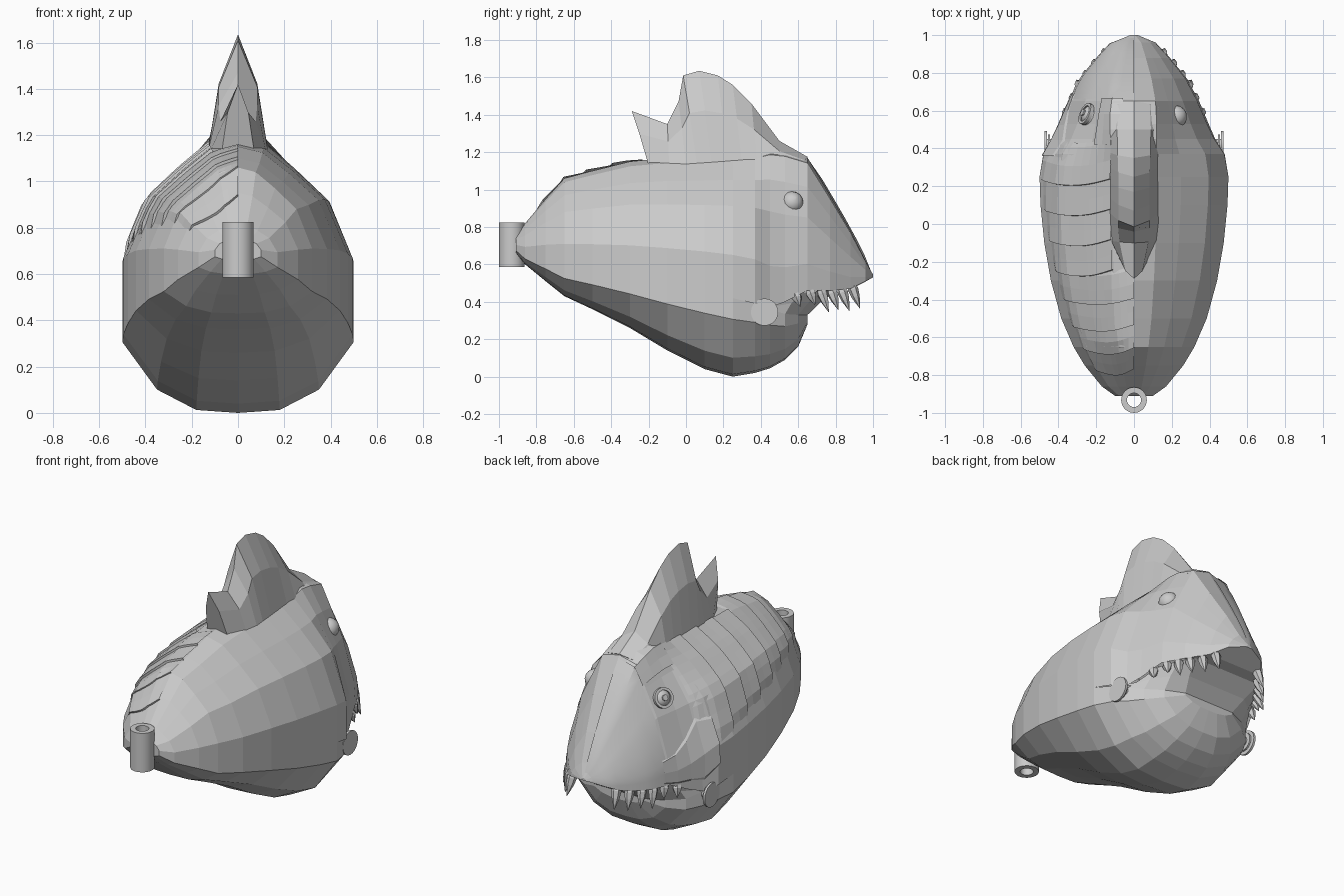
import bpy, bmesh, math
from mathutils import Vector

if "Cube" in bpy.data.objects:
    bpy.data.objects.remove(bpy.data.objects["Cube"])

# Stations: y, half width, top (or lip) z, lip (or bottom) z
UPPER = [(-.91, .10, .76, .68), (-.86, .17, .82, .64), (-.75, .26, .95, .60), (-.65, .32, 1.06, .56),
         (-.5, .385, 1.10, .54), (-.3, .44, 1.15, .51), (-.1, .475, 1.17, .48), (.1, .495, 1.18, .45),
         (.25, .5, 1.19, .42), (.37, .48, 1.2, .39), (.45, .43, 1.22, .37), (.53, .395, 1.21, .40),
         (.65, .345, 1.17, .46), (.77, .28, .97, .46), (.88, .19, .78, .47), (.96, .115, .62, .51),
         (1.0, .02, .545, .53)]
LOWER = [(-.91, .10, .68, .66), (-.86, .17, .64, .6), (-.75, .26, .60, .51), (-.65, .32, .56, .43),
         (-.5, .385, .54, .36), (-.3, .44, .51, .26), (-.1, .475, .48, .14), (.1, .495, .45, .04),
         (.25, .5, .42, .0), (.37, .465, .39, .02), (.45, .42, .36, .045), (.53, .37, .335, .09),
         (.6, .28, .33, .16), (.65, .17, .33, .28)]
# Half cross-sections: lip to ridge for body and head, lip to belly for jaw
BODY = [(1, 0), (1, .3), (.79, .64), (.5, .82), (.24, .96), (0, 1)]
HEAD = [(1, 0), (.97, .2), (.75, .55), (.52, .78), (.33, .96), (0, 1)]
BELLY = [(1, 0), (1, .27), (.7, .76), (.36, .97), (0, 1)]


def make(name, verts, faces, smooth=False):
    me = bpy.data.meshes.new(name)
    me.from_pydata([tuple(v) for v in verts], [], faces)
    bm = bmesh.new()
    bm.from_mesh(me)
    bmesh.ops.remove_doubles(bm, verts=bm.verts, dist=1e-5)
    bmesh.ops.recalc_face_normals(bm, faces=bm.faces)
    bm.to_mesh(me)
    bm.free()
    ob = bpy.data.objects.new(name, me)
    bpy.context.collection.objects.link(ob)
    if smooth:
        bpy.context.view_layer.objects.active = ob
        bpy.ops.object.select_all(action='DESELECT')
        ob.select_set(True)
        bpy.ops.object.shade_smooth_by_angle(angle=math.radians(35))
    return ob


def station(y):
    y = min(max(y, UPPER[0][0]), UPPER[-1][0])
    for a, b in zip(UPPER, UPPER[1:]):
        if y <= b[0]:
            f = (y - a[0]) / (b[0] - a[0])
            return [p + (q - p) * f for p, q in zip(a, b)]


def surf(y, t):
    """Point on the +x upper shell; t runs 0 (lip) to 5 (ridge)."""
    y, w, zt, zl = station(y)
    k = min(max((y - .35) / .25, 0), 1)
    i = min(int(t), 4)
    f = t - i
    c = [[a + (b - a) * k for a, b in zip(BODY[j], HEAD[j])] for j in (i, i + 1)]
    fx, fz = [p + (q - p) * f for p, q in zip(*c)]
    return Vector((w * fx, y, zl + (zt - zl) * fz))


def offset(y, t, d):
    """Point lifted off the -x side of the shell by d."""
    n = (surf(y + .02, t) - surf(y - .02, t)).cross(surf(y, min(t + .3, 5)) - surf(y, max(t - .3, 0)))
    n.normalize()
    if n.x < 0 or (abs(n.x) < .01 and n.z < 0):
        n = -n
    p = surf(y, t) + n * d
    return Vector((-max(p.x, 0) if t < 5 else 0, p.y, p.z))


def loft(name, halves, closed_from):
    """Mirror half sections, skin them, and close the mouth side from a given y."""
    rings = [h + [Vector((-p.x, p.y, p.z)) for p in h[-2::-1]] for h in halves]
    n = len(rings[0])
    faces = []
    for r in range(len(rings) - 1):
        a, b = r * n, (r + 1) * n
        faces += [(a + i, a + i + 1, b + i + 1, b + i) for i in range(n - 1)]
        if rings[r][0].y >= closed_from:
            faces.append((a + n - 1, a, b, b + n - 1))
    faces += [tuple(range(0, n)), tuple(range((len(rings) - 1) * n, len(rings) * n))]
    return make(name, [p for r in rings for p in r], faces)


def sheet(name, grid, smooth=False):
    n = len(grid[0])
    faces = [(r * n + i, r * n + i + 1, (r + 1) * n + i + 1, (r + 1) * n + i)
             for r in range(len(grid) - 1) for i in range(n - 1)]
    return make(name, [p for r in grid for p in r], faces, smooth)


def turned(name, rings, centre, axis, sides=20, smooth=True):
    """Solid of rotation: rings are (radius, height along axis)."""
    q = Vector((0, 0, 1)).rotation_difference(Vector(axis).normalized())
    vs, n = [], sides
    for r, h in rings:
        vs += [q @ Vector((r * math.cos(2 * math.pi * i / n), r * math.sin(2 * math.pi * i / n), h))
               + Vector(centre) for i in range(n)]
    fs = [(k * n + i, k * n + (i + 1) % n, (k + 1) * n + (i + 1) % n, (k + 1) * n + i)
          for k in range(len(rings) - 1) for i in range(n)]
    if rings[0] != rings[-1]:
        fs += [tuple(range(n)), tuple(range((len(rings) - 1) * n, len(rings) * n))]
    return make(name, vs, fs, smooth)


# Upper body with snout, and lower body with jaw
loft("upper_body", [[surf(s[0], t) for t in range(6)] for s in UPPER], .76)
loft("lower_jaw", [[Vector((w * fx, y, zl + (zb - zl) * fz)) for fx, fz in BELLY]
                   for y, w, zl, zb in LOWER], 9)

# Closed mouth wall between the jaw rim and the upper lip
low, high = [], []
for y, w, zl, zb in LOWER[9:]:
    low.append(Vector((w, y, zl)))
    p = surf(.37 + (y - .37) * 1.6, 0)
    high.append(Vector((p.x * .96, p.y - .01, p.z)))
flip = lambda row: row + [Vector((-p.x, p.y, p.z)) for p in reversed(row)]
sheet("mouth_wall", [flip(low), flip([(a + b) / 2 - Vector((0, .01, 0)) for a, b in zip(low, high)]), flip(high)])

# Dorsal fin with rear spike: ridge y, ridge z, base y, base half width
FIN = [(-.29, 1.42, -.2, .07), (-.1, 1.35, -.09, .12), (-.04, 1.47, 0, .13), (-.015, 1.61, .06, .13),
       (.07, 1.635, .14, .13), (.17, 1.61, .22, .13), (.25, 1.56, .3, .13), (.35, 1.46, .38, .135),
       (.5, 1.26, .5, .14), (.65, 1.175, .62, .13)]
fin = []
for y, z, yb, b in FIN:
    zb = 1.13
    ym, zm = y + (yb - y) * .45, zb + (z - zb) * .58
    fin.append([Vector((b, yb, zb)), Vector((b * .64, ym, zm)), Vector((0, y, z))])
loft("dorsal_fin", fin, 9)

# Overlapping armour plates on the -x flank
edges = [.42, .22, .06, -.1, -.26, -.41, -.55, -.67, -.78]
for k, (front, back) in enumerate(zip(edges, edges[1:])):
    lo = 1.0 + .09 * k
    hi = 4.0 if front > -.2 else 5.0
    lift = .8 if k < 6 else .5
    grid = []
    for v, d in ((-.12, 0), (0, .006), (.5, .012), (1, .02), (1.02, -.004)):
        row = []
        for i in range(11):
            u = i / 10
            y = front + (back - front) * v - .035 * math.sin(math.pi * u) + .02
            row.append(offset(y, lo + (hi - lo) * u, d * lift if 0 < i else -.004))
        grid.append(row)
    sheet("armour_plate_%d" % (k + 1), grid)

# Face mask, brow and cheek plates on the -x side
rows = [.66, .72, .78, .84, .9, .95, .985]
sheet("face_mask", [[offset(y, t * .5, .008 if 0 < r < 6 else 0) for t in range(11)]
                    for r, y in enumerate(rows)], True)
sheet("brow_plate", [[offset(y, t, .01) for t in (3.2, 3.6, 4, 4.5)] for y in (.42, .5, .58, .66)])
cheek = [(.36, .5, 1.6), (.44, .3, 1.7), (.52, .3, 1.4), (.6, .15, 1.2), (.68, .1, 1.1)]
sheet("cheek_plate", [[offset(y, a + (b - a) * f, d) for f, d in ((0, 0), (.05, .008), (.5, .01), (.95, .008), (1, 0))]
                      for y, a, b in cheek])

for s in (-1, 1):
    side = "left" if s < 0 else "right"
    # Eyes
    eye = Vector((s * .22, .568, .93))
    out = Vector((s * .8, .35, .4)).normalized()
    r = .06
    turned("eye_" + side, [(r * math.sin(math.pi * i / 8) + .0005, -r * math.cos(math.pi * i / 8))
                           for i in range(9)], eye, out, 14)
    # Jaw hinge pins
    turned("hinge_pin_" + side, [(.03, 0), (.03, .055), (.055, .055), (.055, .065), (.03, .065),
                                 (.03, .07), (.073, .07), (.073, .083)],
           (s * .39, .42, .345), (s, 0, 0), 20)
    # Upper teeth
    for k, y in enumerate((.61, .685, .745, .8, .855, .91)):
        p = surf(y, 0)
        length = (.08, .09, .13, .12, .13, .135)[k]
        turned("tooth_%s_%d" % (side, k + 1),
               [(.014, -.03), (.028, .025), (.022, length * .5), (.001, length)],
               (s * (p.x - .012), y - .025, p.z + .005), (s * .25 * (1 - k / 8), .36, -1), 6, False)

# Left eye iris ring and pupil on the armoured side
c = Vector((-.22, .568, .93)) + Vector((-.8, .35, .4)).normalized() * .03
turned("eye_ring_left", [(.06, 0), (.06, .02), (.044, .02), (.044, 0), (.06, 0)], c, (-.8, .35, .4), 16)
turned("eye_pupil_left", [(.018, 0), (.018, .036)], c, (-.8, .35, .4), 8)

# Tail socket tube
turned("tail_tube", [(.068, 0), (.068, .24), (.037, .24), (.037, 0), (.068, 0)], (0, -.932, .585), (0, 0, 1), 24)
